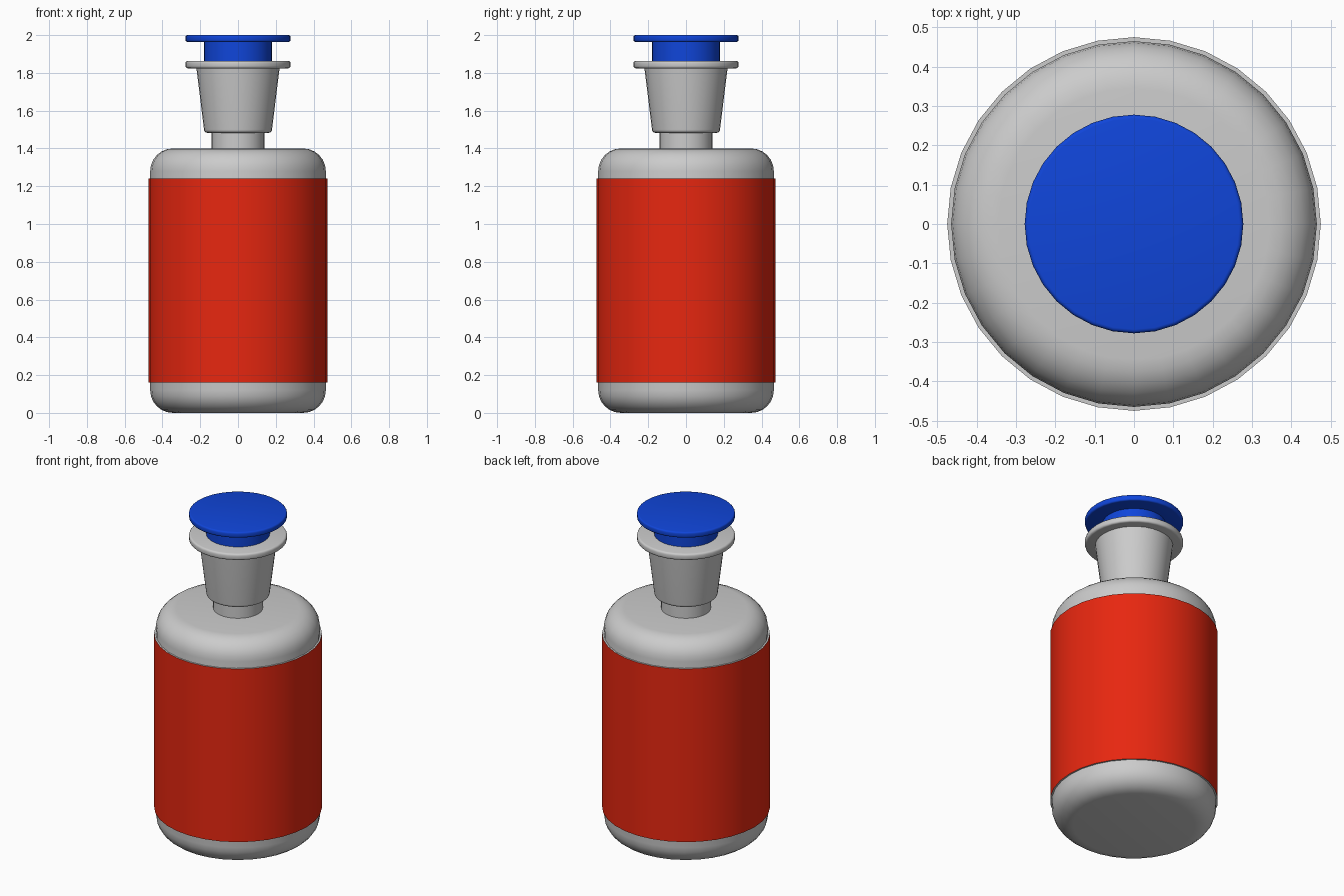
import bpy, bmesh
from math import sin, cos, pi, radians

if "Cube" in bpy.data.objects:
    bpy.data.objects.remove(bpy.data.objects["Cube"])

SIDES = 32


def material(name, colour):
    m = bpy.data.materials.new(name)
    m.diffuse_color = colour
    m.use_nodes = True
    m.node_tree.nodes["Principled BSDF"].inputs["Base Color"].default_value = m.diffuse_color
    return m


def arc(r, z, radius, start, end, steps=6):
    """Rounded corner of a profile, centred on (r, z), angles in degrees."""
    angles = [radians(start + (end - start) * i / steps) for i in range(steps + 1)]
    return [(r + radius * cos(a), z + radius * sin(a)) for a in angles]


def lathe(name, profile, mat=None, capped=True):
    """Revolve a bottom-to-top (radius, z) profile round the z axis."""
    bm = bmesh.new()
    rings = [[bm.verts.new((r * cos(2 * pi * i / SIDES), r * sin(2 * pi * i / SIDES), z))
              for i in range(SIDES)] for r, z in profile]
    for low, high in zip(rings, rings[1:]):
        for i in range(SIDES):
            j = (i + 1) % SIDES
            bm.faces.new((low[i], low[j], high[j], high[i]))
    if capped:
        bm.faces.new(rings[0][::-1])
        bm.faces.new(rings[-1])
    mesh = bpy.data.meshes.new(name)
    bm.to_mesh(mesh)
    bm.free()
    ob = bpy.data.objects.new(name, mesh)
    bpy.context.collection.objects.link(ob)
    if mat:
        mesh.materials.append(mat)
    bpy.ops.object.select_all(action='DESELECT')
    ob.select_set(True)
    bpy.context.view_layer.objects.active = ob
    bpy.ops.object.shade_smooth_by_angle(angle=radians(35))
    return ob


red = material("label_red", (0.8, 0.02, 0.005, 1))
blue = material("cap_blue", (0.005, 0.06, 0.7, 1))

# Bottle body with rounded shoulders and base
lathe("bottle_body", arc(0.345, 0.12, 0.12, -90, 0) + arc(0.345, 1.28, 0.12, 0, 90))

# Wrapped label, with thin grey rims closing its ends
lathe("label", [(0.475, 0.16), (0.475, 1.24)], red, capped=False)
lathe("label_rim_bottom", [(0.46, 0.16), (0.475, 0.16)], capped=False)
lathe("label_rim_top", [(0.475, 1.24), (0.46, 1.24)], capped=False)

# Neck
lathe("neck", [(0.14, 1.38), (0.14, 1.50)])

# Tapered collar and its flange
lathe("collar", [(0.165, 1.483)] + arc(0.163, 1.50, 0.017, -60, 0, 3) + [(0.222, 1.84)])
lathe("collar_flange", arc(0.266, 1.836, 0.012, -90, 0, 3) + arc(0.266, 1.852, 0.012, 0, 90, 3))

# Plunger cap: stem and disc
lathe("cap_stem", [(0.18, 1.85), (0.18, 1.975)], blue)
lathe("cap_disc", arc(0.268, 1.974, 0.01, -90, 0, 3) + arc(0.268, 1.99, 0.01, 0, 90, 3), blue)
